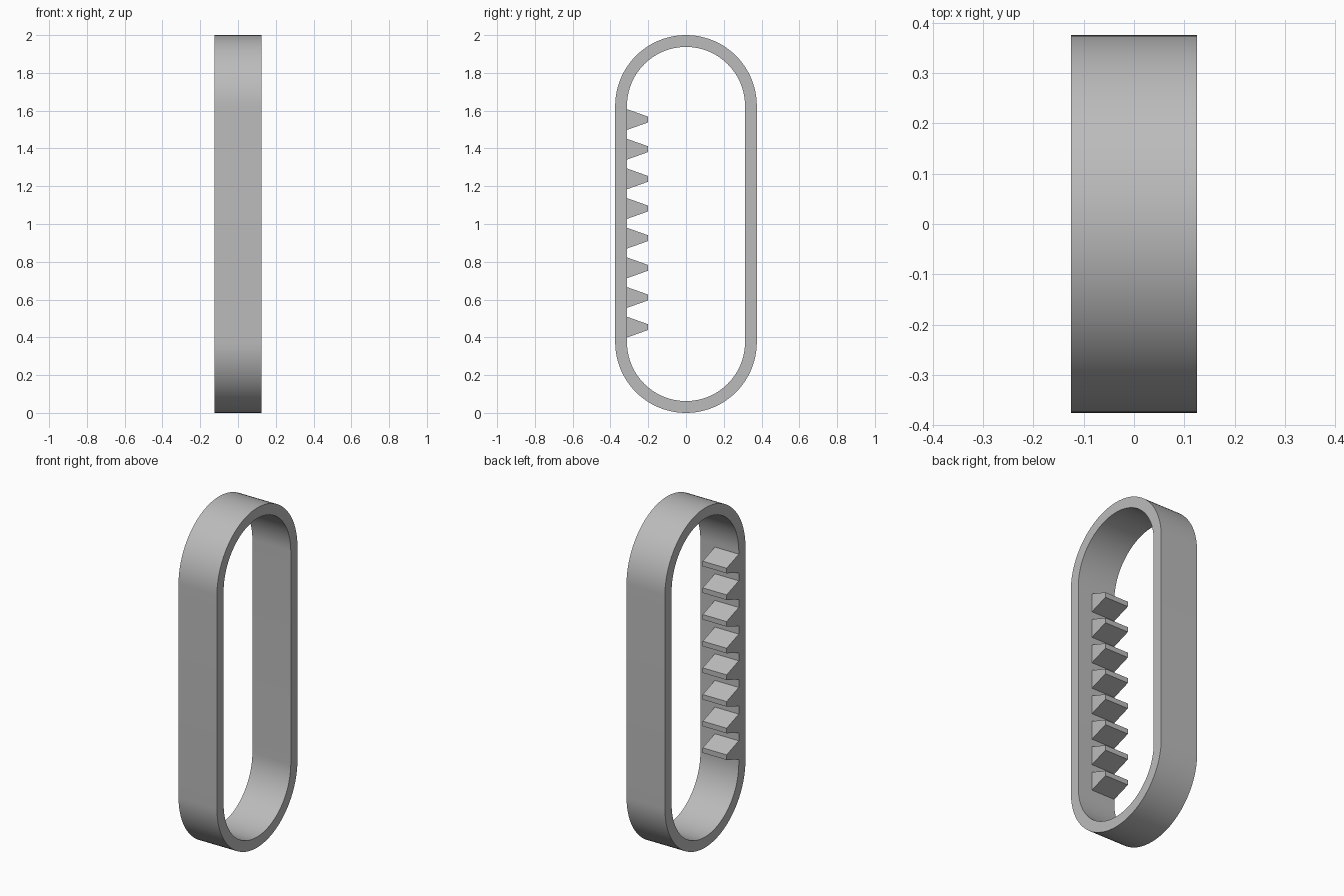
import bpy
import bmesh
from math import sin, cos, pi, radians

cube = bpy.data.objects.get("Cube")
if cube:
    bpy.data.objects.remove(cube)

HALF_W = 0.125      # half width of the band along x
R_OUT = 0.375
R_IN = 0.3125
ARC_STEPS = 48

grey = bpy.data.materials.new("plain grey")
grey.use_nodes = True
GREY = (0.5, 0.5, 0.5, 1)
grey.diffuse_color = GREY
grey.node_tree.nodes["Principled BSDF"].inputs["Base Color"].default_value = GREY


def finish(bm, name):
    bmesh.ops.recalc_face_normals(bm, faces=bm.faces)
    mesh = bpy.data.meshes.new(name)
    bm.to_mesh(mesh)
    bm.free()
    mesh.materials.append(grey)
    obj = bpy.data.objects.new(name, mesh)
    bpy.context.collection.objects.link(obj)
    return obj


def stadium(radius):
    """Outline of two half circles joined by straight sides, as (y, z)."""
    points = []
    for centre, start in ((2 - R_OUT, 0), (R_OUT, pi)):
        for i in range(ARC_STEPS + 1):
            a = start + pi * i / ARC_STEPS
            points.append((radius * cos(a), centre + radius * sin(a)))
    return points


# Band: four matching outlines joined into a closed ring
bm = bmesh.new()
loops = [[bm.verts.new((x, y, z)) for y, z in stadium(r)]
         for x, r in ((-HALF_W, R_OUT), (HALF_W, R_OUT), (HALF_W, R_IN), (-HALF_W, R_IN))]
for k, loop in enumerate(loops):
    other = loops[(k + 1) % len(loops)]
    for i in range(len(loop)):
        j = (i + 1) % len(loop)
        bm.faces.new((loop[i], loop[j], other[j], other[i]))
band = finish(bm, "band")
bpy.context.view_layer.objects.active = band
band.select_set(True)
bpy.ops.object.shade_smooth_by_angle(angle=radians(30))
band.select_set(False)

# Teeth: tapered blocks on the inside of the front wall, flush with the right edge
TOOTH_LEFT = 0.031
profile = ((-R_IN, -0.055), (-0.2, -0.015), (-0.2, 0.015), (-R_IN, 0.055))
for n in range(8):
    zc = 0.454 + 0.157 * n
    bm = bmesh.new()
    face = bm.faces.new([bm.verts.new((-HALF_W, y, zc + z)) for y, z in profile])
    ext = bmesh.ops.extrude_face_region(bm, geom=[face], use_keep_orig=True)
    moved = [v for v in ext["geom"] if isinstance(v, bmesh.types.BMVert)]
    bmesh.ops.translate(bm, verts=moved, vec=(TOOTH_LEFT + HALF_W, 0, 0))
    finish(bm, f"tooth_{n + 1}")
